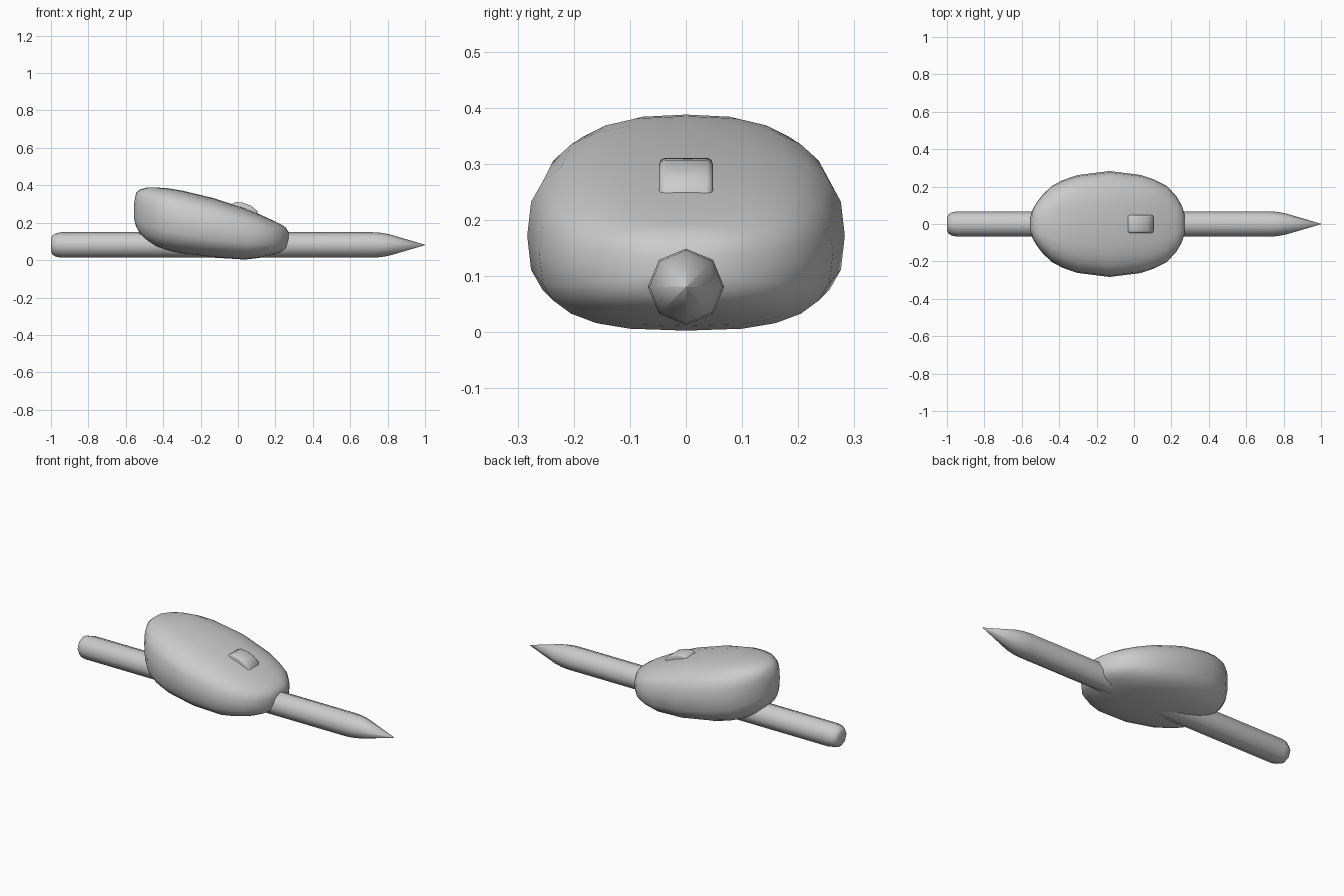
import bpy, bmesh, math

if "Cube" in bpy.data.objects:
    bpy.data.objects.remove(bpy.data.objects["Cube"])

grey = bpy.data.materials.new("plain grey")
grey.diffuse_color = (0.6, 0.6, 0.6, 1)
grey.use_nodes = True
grey.node_tree.nodes["Principled BSDF"].inputs["Base Color"].default_value = grey.diffuse_color


def finish(name, bm, angle):
    bmesh.ops.recalc_face_normals(bm, faces=bm.faces)
    mesh = bpy.data.meshes.new(name)
    bm.to_mesh(mesh)
    bm.free()
    mesh.materials.append(grey)
    ob = bpy.data.objects.new(name, mesh)
    bpy.context.collection.objects.link(ob)
    bpy.ops.object.select_all(action='DESELECT')
    ob.select_set(True)
    bpy.context.view_layer.objects.active = ob
    bpy.ops.object.shade_smooth_by_angle(angle=math.radians(angle))
    return ob


def loft(name, stations, sides, power, angle):
    """Rings along x; each station is (x, half width, z bottom, z top)."""
    bm = bmesh.new()
    rings = []
    for x, w, zb, zt in stations:
        ring = []
        for i in range(sides):
            a = 2 * math.pi * i / sides
            s, c = math.sin(a), math.cos(a)
            y = math.copysign(abs(s) ** (2 / power), s) * w
            z = (zb + zt) / 2 + math.copysign(abs(c) ** (2 / power), c) * (zt - zb) / 2
            ring.append(bm.verts.new((x, y, z)))
        rings.append(ring)
    for r, q in zip(rings, rings[1:]):
        for i in range(sides):
            j = (i + 1) % sides
            bm.faces.new((r[i], r[j], q[j], q[i]))
    bm.faces.new(rings[0])
    bm.faces.new(rings[-1])
    return finish(name, bm, angle)


# Rounded wedge body, tall at the back and low at the tip end
loft("body", [
    (-0.557, 0.03, 0.225, 0.30),
    (-0.545, 0.07, 0.18, 0.36),
    (-0.524, 0.11, 0.14, 0.378),
    (-0.49, 0.155, 0.107, 0.387),
    (-0.44, 0.203, 0.073, 0.388),
    (-0.38, 0.235, 0.052, 0.385),
    (-0.30, 0.262, 0.034, 0.372),
    (-0.13, 0.283, 0.013, 0.331),
    (0.037, 0.262, 0.003, 0.277),
    (0.11, 0.237, 0.011, 0.247),
    (0.176, 0.203, 0.025, 0.217),
    (0.225, 0.15, 0.04, 0.193),
    (0.255, 0.10, 0.059, 0.175),
    (0.271, 0.05, 0.09, 0.148)], 24, 2.8, 80)

# Eight-sided rod with a rounded butt and a sharpened tip
MID = 0.081
loft("pencil", [(x, r, MID - r, MID + r) for x, r in (
    (-1.0, 0.035), (-0.993, 0.05), (-0.975, 0.062), (-0.945, 0.068),
    (0.72, 0.068), (0.765, 0.065), (0.81, 0.057), (1.0, 0.001))], 8, 2, 80)

# Small raised button following the slope of the body
profile = [(-0.042, 0.22), (-0.042, 0.293), (-0.012, 0.311), (0.025, 0.307),
           (0.07, 0.29), (0.104, 0.262), (0.104, 0.20)]
bm = bmesh.new()
rows = [[bm.verts.new((x, y, z)) for x, z in profile] for y in (-0.048, 0.048)]
bm.faces.new(rows[0])
bm.faces.new(rows[1])
for i in range(len(profile)):
    j = (i + 1) % len(profile)
    bm.faces.new((rows[0][i], rows[0][j], rows[1][j], rows[1][i]))
rim = [e for e in bm.edges if abs(e.verts[0].co.y - e.verts[1].co.y) < 0.01]
bmesh.ops.bevel(bm, geom=rim, offset=0.011, segments=2, profile=0.5, affect='EDGES')
finish("button", bm, 60)
